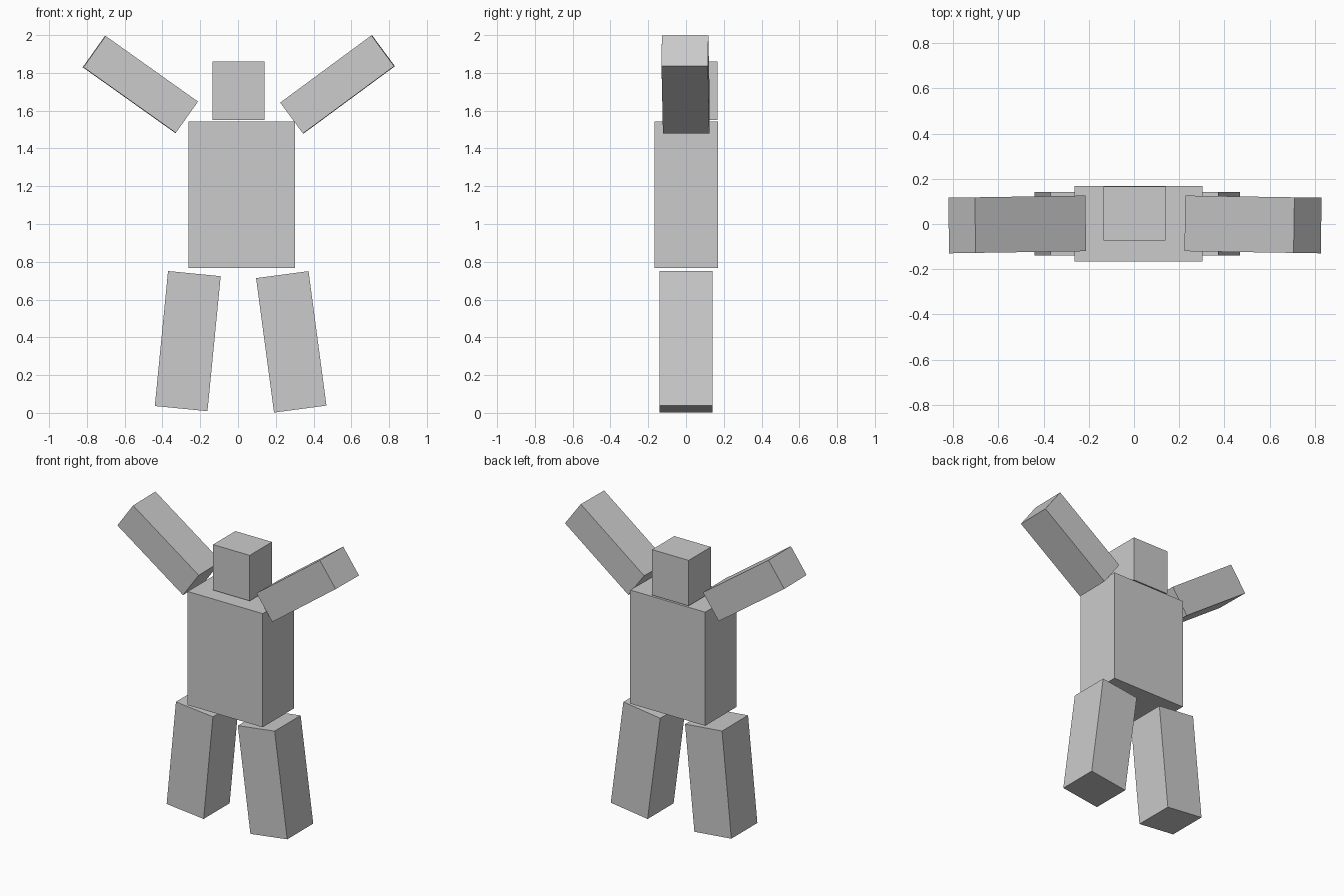
import bpy
from math import radians

if "Cube" in bpy.data.objects:
    bpy.data.objects.remove(bpy.data.objects["Cube"])


def block(name, centre, size, tilt=0, yaw=0):
    """Box with baked size, leaning in the front plane (tilt about y)."""
    bpy.ops.mesh.primitive_cube_add(size=1, location=centre)
    ob = bpy.context.object
    ob.name = name
    ob.scale = size
    ob.rotation_euler = (0, radians(tilt), radians(yaw))
    bpy.ops.object.transform_apply(location=False, rotation=False, scale=True)
    return ob


# Body and head
block("torso", (0.02, 0.001, 1.155), (0.565, 0.335, 0.774))
block("head", (0.002, 0.046, 1.705), (0.276, 0.24, 0.31))

# Splayed legs
leg = (0.28, 0.28, 0.718)
block("left_leg", (-0.266, 0.001, 0.380), leg, tilt=5.6)
block("right_leg", (0.282, 0.001, 0.376), leg, tilt=-7.6)

# Raised arms, swept very slightly forward
arm = (0.6, 0.246, 0.203)
block("left_arm", (-0.517, -0.002, 1.739), arm, tilt=35.4, yaw=0.9)
block("right_arm", (0.527, -0.002, 1.739), arm, tilt=-36.4, yaw=-0.9)
